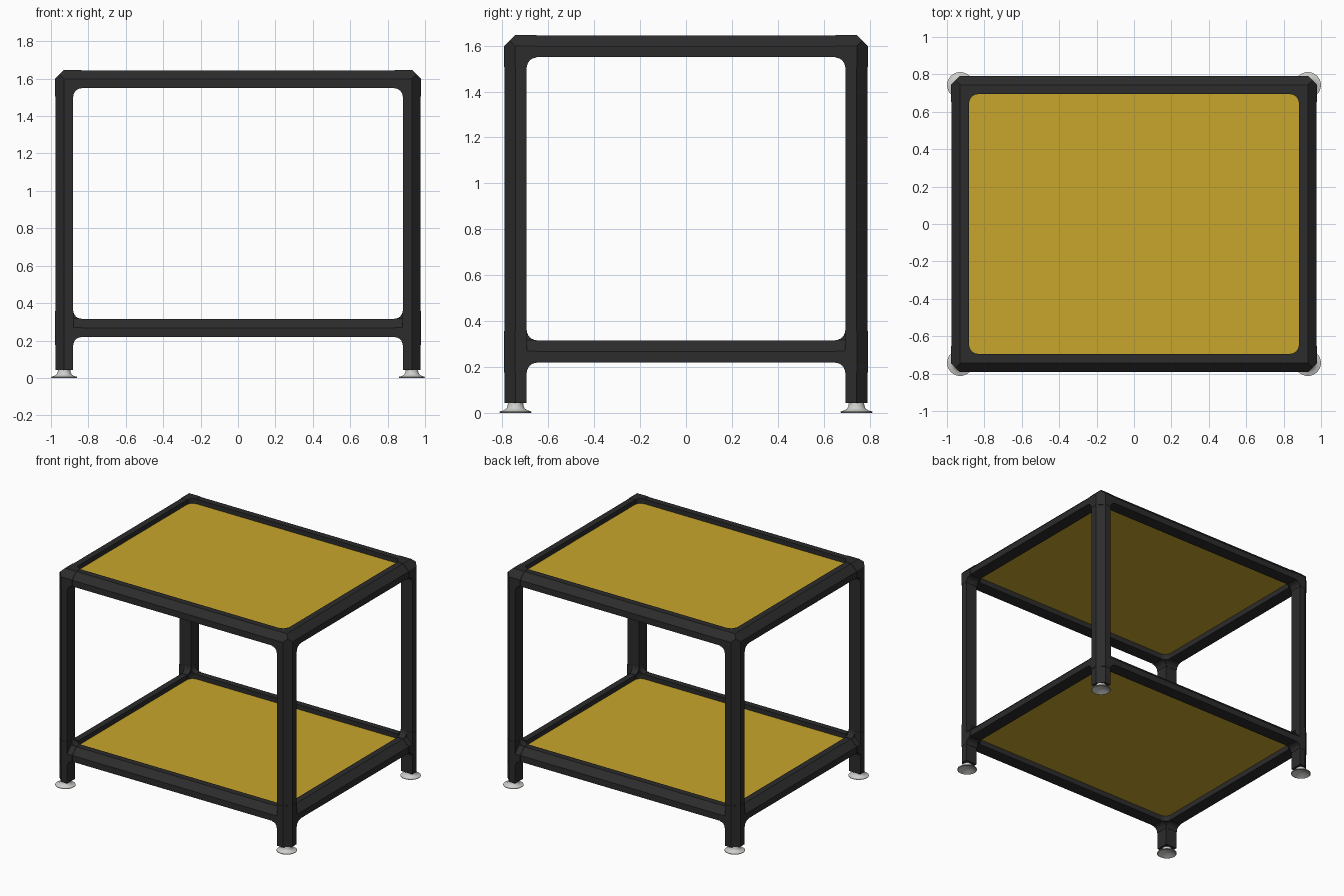
import bpy, bmesh, math
from mathutils import Vector

cube = bpy.data.objects.get("Cube")
if cube:
    bpy.data.objects.remove(cube, do_unlink=True)

X, Y, TOP, LOW = 0.977, 0.79, 1.645, 0.315   # outer faces of the frame
W, CH, FIL = 0.095, 0.048, 0.042             # tube width, chamfer, connector fillet
GROW = 0.002                                 # connectors sit slightly proud


def material(name, rgb, rough=0.5):
    m = bpy.data.materials.new(name)
    m.use_nodes = True
    m.diffuse_color = (*rgb, 1)
    bsdf = m.node_tree.nodes["Principled BSDF"]
    bsdf.inputs["Base Color"].default_value = (*rgb, 1)
    bsdf.inputs["Roughness"].default_value = rough
    return m


BLACK = material("black tube", (0.025, 0.025, 0.025))
YELLOW = material("yellow panel", (0.58, 0.38, 0.025))
STEEL = material("light steel", (0.62, 0.62, 0.60))


def finish(name, bm, mat, mirror="", smooth=False):
    bmesh.ops.recalc_face_normals(bm, faces=bm.faces)
    me = bpy.data.meshes.new(name)
    bm.to_mesh(me)
    bm.free()
    ob = bpy.data.objects.new(name, me)
    bpy.context.collection.objects.link(ob)
    me.materials.append(mat)
    if mirror:
        mod = ob.modifiers.new("Mirror", "MIRROR")
        mod.use_axis = ["x" in mirror, "y" in mirror, False]
        mod.use_mirror_merge = False
    if smooth:
        bpy.ops.object.select_all(action="DESELECT")
        ob.select_set(True)
        bpy.context.view_layer.objects.active = ob
        bpy.ops.object.shade_smooth_by_angle(angle=math.radians(35))
    return ob


def block(bm, lo, hi, cuts, corner):
    """Box from lo to hi, chamfered along the outer edges named by axis pairs."""
    part = bmesh.new()
    bmesh.ops.create_cube(part, size=1)
    for v in part.verts:
        v.co = [lo[i] if v.co[i] < 0 else hi[i] for i in range(3)]
    for pair in cuts:
        n = Vector([float(a in pair) for a in "xyz"])
        p = Vector(corner) - n * CH / 2
        geom = part.verts[:] + part.edges[:] + part.faces[:]
        cut = bmesh.ops.bisect_plane(part, geom=geom, plane_co=p, plane_no=n, clear_outer=True)
        edges = [e for e in cut["geom_cut"] if isinstance(e, bmesh.types.BMEdge)]
        bmesh.ops.holes_fill(part, edges=edges)
    tmp = bpy.data.meshes.new("tmp")
    part.to_mesh(tmp)
    part.free()
    bm.from_mesh(tmp)
    bpy.data.meshes.remove(tmp)


def fillet(bm, a, b, inner, sa, sb, c0, c1):
    """Concave fillet in the plane of axes a, b, extruded along the third axis."""
    c = 3 - a - b
    pts = [(0, 0)]
    for i in range(7):
        t = math.radians(15 * i)
        pts.append((FIL * (1 - math.sin(t)), FIL * (1 - math.cos(t))))
    rings = []
    for depth in (c0, c1):
        ring = []
        for u, v in pts:
            co = [0, 0, 0]
            co[a], co[b], co[c] = inner[a] + sa * u, inner[b] + sb * v, depth
            ring.append(bm.verts.new(co))
        rings.append(ring)
    for ring in rings:
        bm.faces.new(ring)
    for i in range(len(pts)):
        j = (i + 1) % len(pts)
        bm.faces.new((rings[0][i], rings[0][j], rings[1][j], rings[1][i]))


def connector(name, z, top):
    """Three-way fitting joining a post to two rails."""
    bm = bmesh.new()
    o = [X + GROW, Y + GROW, z + GROW]
    i = [X - W - GROW, Y - W - GROW, z - W - GROW]
    up = o[2] if top else z + FIL
    block(bm, i, o if top else (o[0], o[1], up), ["xy", "xz", "yz"] if top else ["xy"], o)
    block(bm, (i[0], i[1], i[2] - FIL), (o[0], o[1], i[2]), ["xy"], o)
    block(bm, (i[0] - FIL, i[1], i[2]), (i[0], o[1], o[2]), ["yz"], o)
    block(bm, (i[0], i[1] - FIL, i[2]), (o[0], i[1], o[2]), ["xz"], o)
    fillet(bm, 0, 1, i, -1, -1, i[2], o[2])
    fillet(bm, 0, 2, i, -1, -1, i[1], o[1])
    fillet(bm, 1, 2, i, -1, -1, i[0], o[0])
    if not top:
        above = (i[0], i[1], o[2])
        fillet(bm, 0, 2, above, -1, 1, i[1], o[1] - CH)
        fillet(bm, 1, 2, above, -1, 1, i[0], o[0] - CH)
    finish(name, bm, BLACK, "xy", smooth=True)


# Posts
bm = bmesh.new()
block(bm, (X - W, Y - W, 0.042), (X, Y, TOP - W), ["xy"], (X, Y, TOP))
finish("posts", bm, BLACK, "xy")

# Rails, corner connectors and panels for both shelves
for level, z in (("upper", TOP), ("lower", LOW)):
    corner = (X, Y, z)
    bx, by = X - W, Y - W
    bm = bmesh.new()
    block(bm, (-bx, by, z - W), (bx, Y, z), ["yz"], corner)
    finish(level + "_long_rails", bm, BLACK, "y")
    bm = bmesh.new()
    block(bm, (bx, -by, z - W), (X, by, z), ["xz"], corner)
    finish(level + "_short_rails", bm, BLACK, "x")
    connector(level + "_connectors", z, level == "upper")
    bm = bmesh.new()
    block(bm, (-bx - 0.01, -by - 0.01, z - 0.055), (bx + 0.01, by + 0.01, z - 0.035), [], corner)
    finish(level + "_panel", bm, YELLOW)

# Levelling feet: a flared disc, hollow underneath, on a short stem
profile = [(0, 0.02), (0.03, 0.018), (0.06, 0.002), (0.066, 0), (0.07, 0.002), (0.07, 0.006),
           (0.052, 0.011), (0.04, 0.019), (0.035, 0.03), (0.033, 0.044), (0, 0.044)]
bm = bmesh.new()
verts = [bm.verts.new((r, 0, z)) for r, z in profile]
edges = [bm.edges.new(pair) for pair in zip(verts, verts[1:])]
bmesh.ops.spin(bm, geom=verts + edges, cent=(0, 0, 0), axis=(0, 0, 1),
               angle=math.tau, steps=32, use_merge=False)
bmesh.ops.remove_doubles(bm, verts=bm.verts, dist=0.0005)
bmesh.ops.translate(bm, verts=bm.verts, vec=(X - W / 2, Y - W / 2, 0))
finish("levelling_feet", bm, STEEL, "xy", smooth=True)
